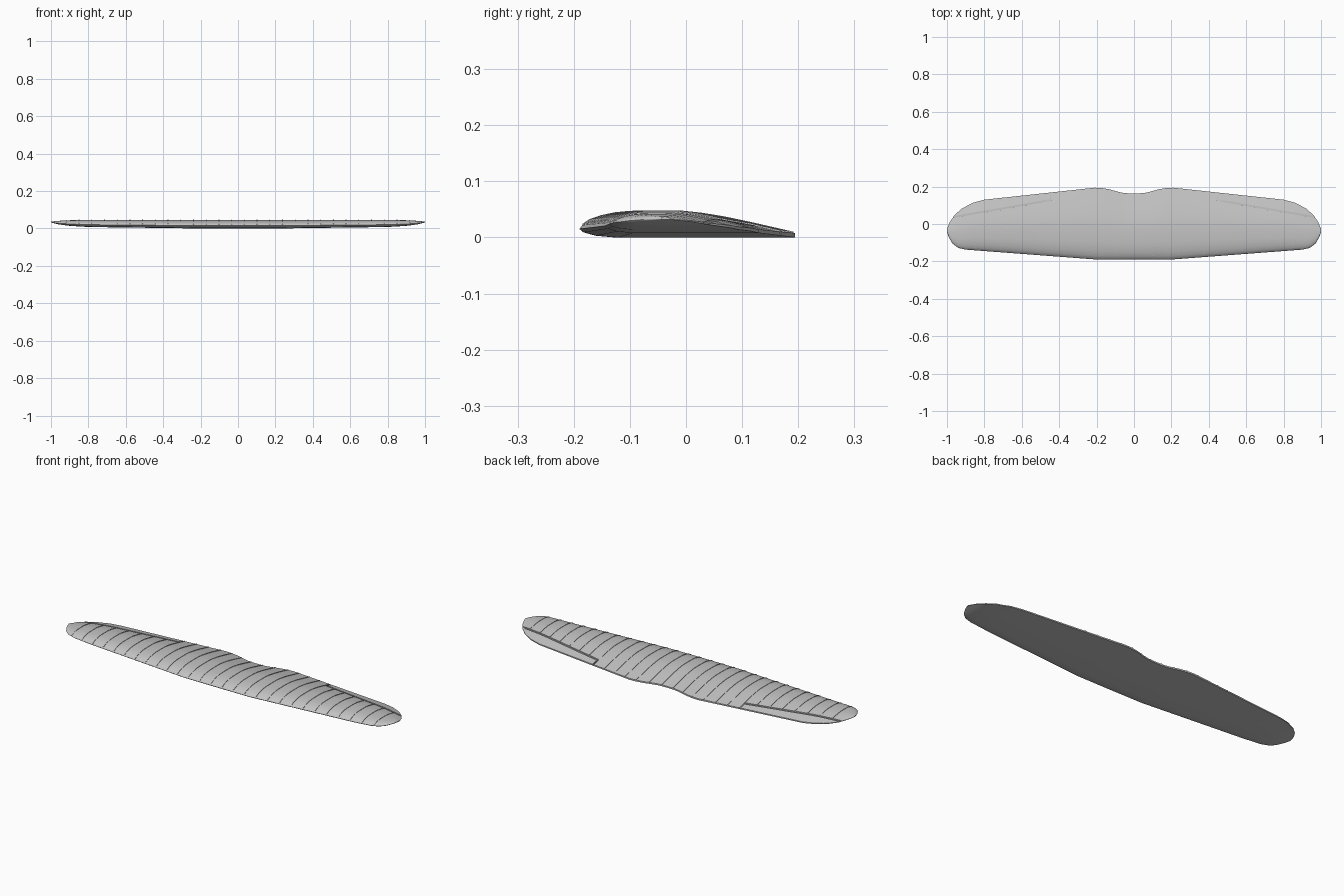
import bpy, bmesh
from mathutils import Vector

cube = bpy.data.objects.get("Cube")
if cube:
    bpy.data.objects.remove(cube, do_unlink=True)

# Planform edges and thickness limits against half-span distance
LEADING = [(0, -.19), (.2, -.19), (.9, -.137), (.94, -.128), (.97, -.105), (.99, -.072), (1, -.044)]
TRAILING = [(0, .163), (.05, .165), (.08, .171), (.13, .185), (.17, .192), (.21, .194), (.8, .13),
            (.86, .114), (.92, .083), (.96, .047), (.985, .01), (1, -.026)]
TOP = [(0, .046), (.8, .046), (.9, .044), (.96, .041), (1, .037)]
BOTTOM = [(0, 0), (.2, 0), (.8, .008), (.9, .014), (.96, .022), (1, .032)]
# Aerofoil: chord fraction, thickness fraction
UPPER = [(0, .33), (.015, .48), (.05, .66), (.11, .82), (.18, .93), (.25, .985), (.37, 1),
         (.48, .99), (.57, .91), (.68, .76), (.8, .55), (.9, .36), (1, .17)]
LOWER = [(1, 0), (.6, 0), (.18, 0), (.08, .07), (.02, .2)]
RIB_PITCH = .068
HINGE_START, HINGE_END = Vector((.445, .128)), Vector((.98, .035))


def lerp(table, x):
    for (a, u), (b, v) in zip(table, table[1:]):
        if x <= b:
            return u + (v - u) * (max(x, a) - a) / (b - a)
    return table[-1][1]


def section_point(x, t, h):
    a = abs(x)
    front, back = lerp(LEADING, a), lerp(TRAILING, a)
    low, high = lerp(BOTTOM, a), lerp(TOP, a)
    return Vector((x, front + t * (back - front), low + h * (high - low)))


def chord_fraction(x, y):
    front, back = lerp(LEADING, abs(x)), lerp(TRAILING, abs(x))
    return min(1, max(0, (y - front) / (back - front)))


def skin_height(x, y):
    t = chord_fraction(x, y)
    return section_point(x, t, lerp(UPPER, t)).z


def loft(bm, rings):
    """Join closed rings of points into a capped solid."""
    loops = [[bm.verts.new(p) for p in ring] for ring in rings]
    n = len(loops[0])
    for a, b in zip(loops, loops[1:]):
        for i in range(n):
            j = (i + 1) % n
            bm.faces.new((a[i], a[j], b[j], b[i]))
    bm.faces.new(loops[0][::-1])
    bm.faces.new(loops[-1])


def make_object(name, bm, material):
    bmesh.ops.recalc_face_normals(bm, faces=bm.faces)
    mesh = bpy.data.meshes.new(name)
    bm.to_mesh(mesh)
    bm.free()
    mesh.materials.append(material)
    obj = bpy.data.objects.new(name, mesh)
    bpy.context.collection.objects.link(obj)
    return obj


def activate(obj):
    bpy.ops.object.select_all(action='DESELECT')
    obj.select_set(True)
    bpy.context.view_layer.objects.active = obj


grey = bpy.data.materials.new("fabric_grey")
grey.use_nodes = True
grey.diffuse_color = (.55, .55, .55, 1)
grey.node_tree.nodes["Principled BSDF"].inputs["Base Color"].default_value = (.55, .55, .55, 1)

# Wing skin lofted from tip to tip
half = {x for table in (LEADING, TRAILING, TOP, BOTTOM) for x, _ in table}
half |= {.3, .4, .5, .6, .7}
stations = sorted(half | {-x for x in half})
bm = bmesh.new()
loft(bm, [[section_point(x, t, h) for t, h in UPPER + LOWER] for x in stations])
wing = make_object("wing_skin", bm, grey)

# Aileron gaps: shallow grooves along the inboard end and hinge line
path = [Vector((.445, .21)), Vector((.445, .165))]
path += [HINGE_START.lerp(HINGE_END, i / 12) for i in range(13)]
for side, label in ((1, "left"), (-1, "right")):
    rings = []
    for i, p in enumerate(path):
        before = (p - path[i - 1]).normalized() if i else (path[1] - p).normalized()
        after = (path[i + 1] - p).normalized() if i < len(path) - 1 else before
        n1, n2 = Vector((-before.y, before.x)), Vector((-after.y, after.x))
        offset = (n1 + n2) / (1 + n1.dot(n2)) * .005
        floor = skin_height(p.x, p.y) - .005
        a, b = p + offset, p - offset
        rings.append([Vector((side * q.x, q.y, z)) for q, z in
                      ((a, floor), (b, floor), (b, .1), (a, .1))])
    bm = bmesh.new()
    loft(bm, rings)
    cutter = make_object(label + "_aileron_gap_cutter", bm, grey)
    cutter.hide_render = True
    activate(wing)
    cut = wing.modifiers.new("aileron_gap", 'BOOLEAN')
    cut.operation = 'DIFFERENCE'
    cut.solver = 'EXACT'
    cut.object = cutter
    bpy.ops.object.modifier_apply(modifier=cut.name)
    bpy.data.objects.remove(cutter, do_unlink=True)
activate(wing)
bpy.ops.object.shade_smooth_by_angle(angle=.6)

# Thin rib ridges over the upper skin, stopping at the hinge line
bm = bmesh.new()
for k in range(-14, 14):
    x = (k + .5) * RIB_PITCH
    end = 1
    if abs(x) > HINGE_START.x:
        f = (abs(x) - HINGE_START.x) / (HINGE_END.x - HINGE_START.x)
        end = chord_fraction(x, HINGE_START.lerp(HINGE_END, f).y - .006)
    steps = [t for t, _ in UPPER if 0 < t < end - .01] + [end]
    rings = []
    for t in steps:
        p = section_point(x, t, lerp(UPPER, t))
        rings.append([p + Vector((dx, 0, dz)) for dx, dz in
                      ((-.002, -.002), (.002, -.002), (.002, .0022), (-.002, .0022))])
    loft(bm, rings)
make_object("wing_ribs", bm, grey)
